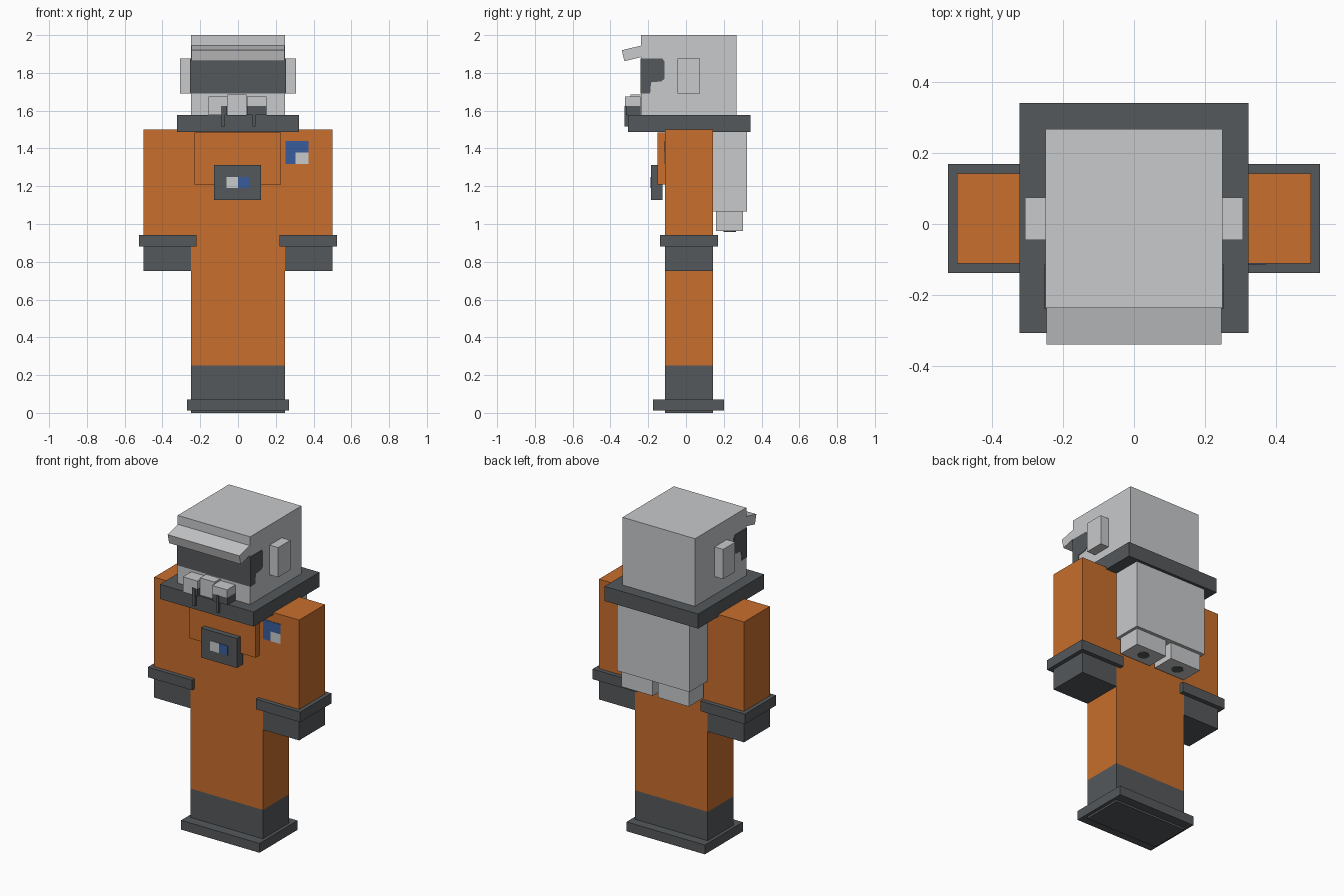
import bpy
import bmesh
from math import radians

if "Cube" in bpy.data.objects:
    bpy.data.objects.remove(bpy.data.objects["Cube"], do_unlink=True)


def material(name, r, g, b):
    m = bpy.data.materials.new(name)
    m.use_nodes = True
    m.diffuse_color = (r, g, b, 1)
    for node in m.node_tree.nodes:
        if node.type == "BSDF_PRINCIPLED":
            node.inputs["Base Color"].default_value = (r, g, b, 1)
            node.inputs["Roughness"].default_value = 0.8
    return m


ORANGE = material("orange cloth", 0.58, 0.156, 0.026)
LIGHT = material("light grey", 0.58, 0.585, 0.595)
DARK = material("dark grey", 0.09, 0.098, 0.105)
BLUE = material("blue", 0.04, 0.107, 0.34)


def finish(name, bm, mat):
    bmesh.ops.recalc_face_normals(bm, faces=bm.faces)
    mesh = bpy.data.meshes.new(name)
    bm.to_mesh(mesh)
    bm.free()
    mesh.materials.append(mat)
    obj = bpy.data.objects.new(name, mesh)
    bpy.context.collection.objects.link(obj)
    return obj


def box(name, mat, xs, ys, zs):
    """Axis-aligned box given by its limits on each axis."""
    bm = bmesh.new()
    bmesh.ops.create_cube(bm, size=1)
    for v in bm.verts:
        for i, (lo, hi) in enumerate((xs, ys, zs)):
            v.co[i] = hi if v.co[i] > 0 else lo
    return finish(name, bm, mat)


def pair(name, mat, xs, ys, zs):
    """The same box on both sides of the body."""
    box("left_" + name, mat, xs, ys, zs)
    box("right_" + name, mat, (-xs[1], -xs[0]), ys, zs)


def extrude_x(name, mat, profile, x0, x1):
    """Extrude a (y, z) outline along x."""
    bm = bmesh.new()
    face = bm.faces.new([bm.verts.new((x0, y, z)) for y, z in profile])
    new = bmesh.ops.extrude_face_region(bm, geom=[face])["geom"]
    for v in new:
        if isinstance(v, bmesh.types.BMVert):
            v.co.x = x1
    return finish(name, bm, mat)


BODY_Y = (-0.112, 0.143)
FRONT = BODY_Y[0]

# Legs, torso and boots
box("suit_body", ORANGE, (-0.25, 0.25), BODY_Y, (0.25, 1.5))
box("boots", DARK, (-0.25, 0.25), BODY_Y, (0, 0.25))
box("boot_sole", DARK, (-0.27, 0.27), (-0.174, 0.2), (0.012, 0.07))

# Arms, gloves and cuffs
pair("arm", ORANGE, (0.25, 0.5), BODY_Y, (0.88, 1.5))
pair("glove", DARK, (0.25, 0.5), BODY_Y, (0.75, 0.88))
pair("cuff", DARK, (0.22, 0.525), (-0.138, 0.17), (0.88, 0.943))

# Chest plate with its control box and display
box("chest_plate", ORANGE, (-0.23, 0.228), (-0.152, FRONT), (1.208, 1.485))
box("control_box", DARK, (-0.126, 0.122), (-0.185, -0.125), (1.128, 1.312))
box("display_light", LIGHT, (-0.062, 0), (-0.188, -0.184), (1.19, 1.25))
box("display_blue", BLUE, (0, 0.06), (-0.188, -0.184), (1.19, 1.25))

# Shoulder patch
box("patch_blue_top", BLUE, (0.252, 0.372), (FRONT - 0.003, FRONT), (1.378, 1.44))
box("patch_blue_side", BLUE, (0.252, 0.305), (FRONT - 0.003, FRONT), (1.318, 1.378))
box("patch_light", LIGHT, (0.305, 0.372), (FRONT - 0.003, FRONT), (1.318, 1.378))

# Backpack with two thrusters and their dark outlets
box("backpack", LIGHT, (-0.25, 0.25), (0.143, 0.323), (1.065, 1.49))
pair("thruster", LIGHT, (0.018, 0.232), (0.16, 0.303), (0.962, 1.065))
for side, x in (("left", 0.125), ("right", -0.125)):
    bm = bmesh.new()
    bmesh.ops.create_cone(bm, cap_ends=True, segments=8, radius1=0.035,
                          radius2=0.035, depth=0.006)
    outlet = finish(side + "_thruster_outlet", bm, DARK)
    outlet.location = (x, 0.232, 0.961)
    outlet.rotation_euler.z = radians(22.5)

# Helmet and collar
box("collar", DARK, (-0.323, 0.323), (-0.308, 0.341), (1.487, 1.578))
box("helmet", LIGHT, (-0.25, 0.25), (-0.237, 0.268), (1.5, 2.0))
pair("ear_cup", LIGHT, (0.25, 0.308), (-0.045, 0.075), (1.69, 1.875))

# Visor glass wrapping onto the sides with a stepped edge
box("visor_front", DARK, (-0.251, 0.251), (-0.24, -0.236), (1.69, 1.875))
step = [(-0.24, 1.69), (-0.19, 1.69), (-0.185, 1.75), (-0.13, 1.755),
        (-0.113, 1.77), (-0.113, 1.86), (-0.125, 1.875), (-0.24, 1.875)]
extrude_x("visor_left", DARK, step, 0.249, 0.253)
extrude_x("visor_right", DARK, step, -0.249, -0.253)

# Tilted brim over the visor
brim = [(-0.34, 1.92), (-0.235, 1.945), (-0.235, 1.884), (-0.326, 1.862)]
extrude_x("brim", LIGHT, brim, -0.247, 0.247)

# Breathing unit: central block, two side valves and thin hoses
box("mouth_block", LIGHT, (-0.055, 0.045), (-0.295, -0.236), (1.578, 1.685))
for side, x0, x1 in (("left", 0.048, 0.15), ("right", -0.155, -0.055)):
    box(side + "_valve_top", LIGHT, (x0, x1), (-0.322, -0.24), (1.625, 1.675))
    box(side + "_hose", DARK, (x0 + 0.03, x0 + 0.045) if x0 > 0 else (x1 - 0.035, x1 - 0.015),
        (-0.325, -0.306), (1.515, 1.625))
box("left_valve_base", DARK, (0.048, 0.15), (-0.318, -0.24), (1.578, 1.625))
box("right_valve_base", LIGHT, (-0.155, -0.085), (-0.318, -0.24), (1.578, 1.625))
box("right_valve_inner", DARK, (-0.085, -0.058), (-0.318, -0.24), (1.578, 1.625))
